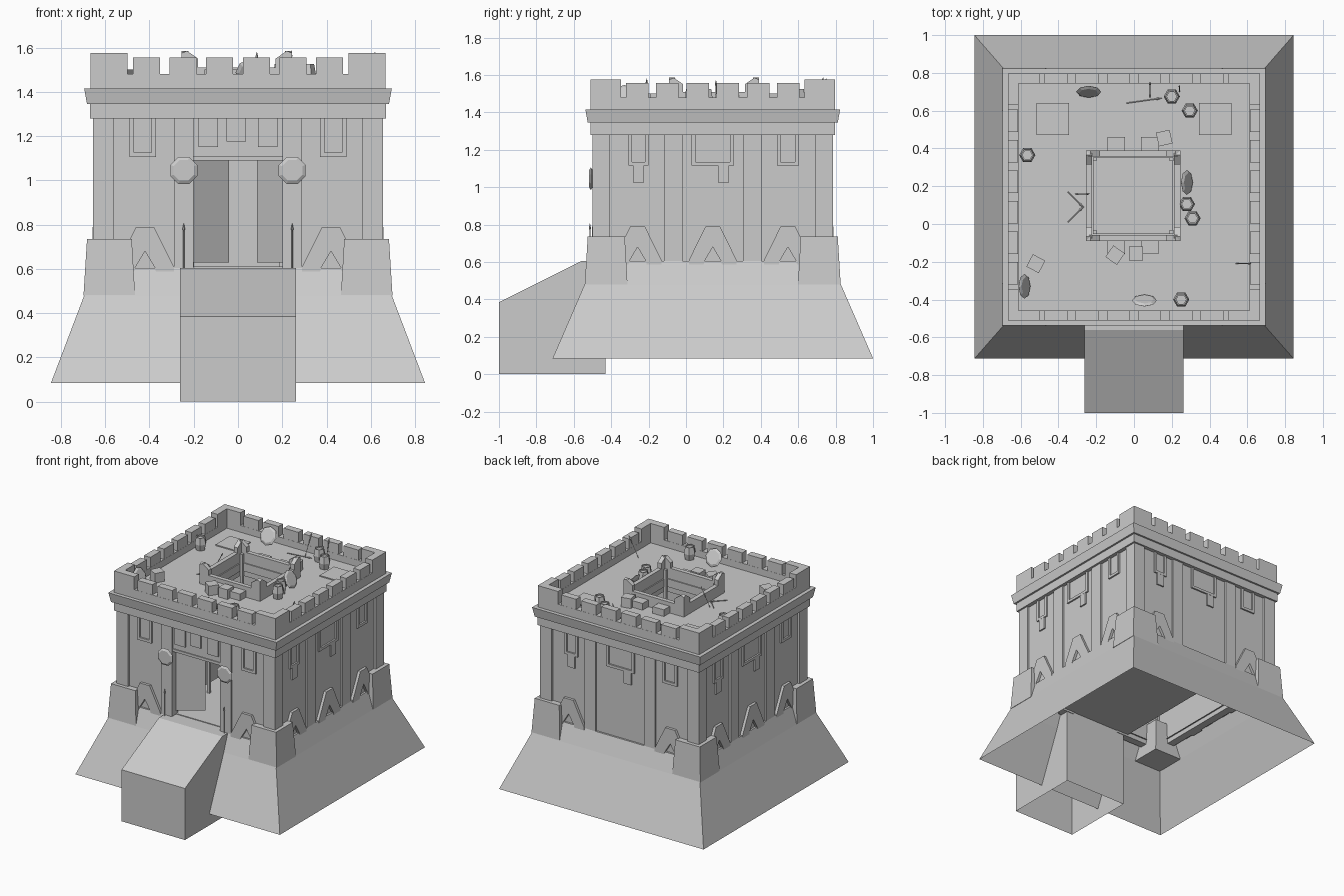
import bpy, bmesh
from math import pi, cos, sin, radians

if "Cube" in bpy.data.objects:
    bpy.data.objects.remove(bpy.data.objects["Cube"])

YC, YS = 0.143, 0.98   # keep centre and slight depth squash
ROOF = 1.43

def make(name, verts, faces):
    bm = bmesh.new()
    vs = [bm.verts.new(v) for v in verts]
    for f in faces:
        bm.faces.new([vs[i] for i in f])
    bmesh.ops.recalc_face_normals(bm, faces=bm.faces)
    me = bpy.data.meshes.new(name)
    bm.to_mesh(me)
    bm.free()
    ob = bpy.data.objects.new(name, me)
    bpy.context.collection.objects.link(ob)
    return ob

def loft(name, rings, caps=True, closed=False):
    n, m = len(rings[0]), len(rings)
    faces = []
    for r in range(m if closed else m - 1):
        a, b = r * n, ((r + 1) % m) * n
        faces += [(a + i, a + (i + 1) % n, b + (i + 1) % n, b + i) for i in range(n)]
    if caps and not closed:
        faces += [tuple(range(n)), tuple(range((m - 1) * n, m * n))]
    return make(name, [v for r in rings for v in r], faces)

def rect(x0, x1, y0, y1, z):
    return [(x0, y0, z), (x1, y0, z), (x1, y1, z), (x0, y1, z)]

def box(name, x0, x1, y0, y1, z0, z1):
    return loft(name, [rect(x0, x1, y0, y1, z0), rect(x0, x1, y0, y1, z1)])

def sq(h, z):
    return rect(-h, h, YC - h * YS, YC + h * YS, z)

def on_side(side, u, d, z):
    x, y = [(u, -d), (d, u), (-u, d), (-d, -u)][side]
    return (x, y * YS + YC, z)

def panel(name, side, pts, d0, d1):
    """Outline in (along wall, height), extruded outward from d0 to d1."""
    return loft(name, [[on_side(side, u, d, z) for u, z in pts] for d in (d0, d1)])

def slab(name, side, u0, u1, z0, z1, d0, d1):
    return panel(name, side, [(u0, z0), (u1, z0), (u1, z1), (u0, z1)], d0, d1)

def place(ob, loc, rot=(0, 0, 0)):
    ob.location, ob.rotation_euler = loc, [radians(a) for a in rot]
    return ob

# sloped base, floor and entrance ramp (open underneath)
loft("sloped_base", [rect(-.845, .845, -.713, 1.0, .085), rect(-.695, .695, YC - .685, YC + .685, .48),
                     sq(.652, .605), sq(.57, .605)], caps=False)
box("inner_floor", -.3, .3, YC - .6 * YS, .45, .585, .61)
prof = [(-1, 0), (-1, .385), (-.56, .605), (-.43, .605), (-.43, 0)]
n = len(prof)
make("entrance_ramp", [(x, y, z) for x in (-.262, .262) for y, z in prof],
     [(i, i + 1, i + 1 + n, i + n) for i in range(n - 1)] + [tuple(range(n)), tuple(range(n, 2 * n))])

# wall shell, with a door opening in front
for s in range(1, 4):
    slab("wall", s, -.638, .638, .57, 1.3, .58, .638)
panel("front_wall", 0, [(-.638, .57), (-.2, .57), (-.2, 1.09), (.2, 1.09), (.2, .57),
                        (.638, .57), (.638, 1.3), (-.638, 1.3)], .58, .638)

# corner piers and corner buttress blocks
def corner(sx, sy, a, b, z):
    xs, ys = sorted((sx * a, sx * b)), sorted((sy * a, sy * b))
    return rect(xs[0], xs[1], ys[0] * YS + YC, ys[1] * YS + YC, z)

for sx in (-1, 1):
    for sy in (-1, 1):
        loft("corner_pier", [corner(sx, sy, .56, .655, z) for z in (.57, 1.3)])
        loft("corner_buttress", [corner(sx, sy, .465, .698, .48), corner(sx, sy, .48, .682, .735)])

# pilasters, forked buttresses and hanging windows on each side
FORK = [(-.13, .585), (-.13, .61), (-.04, .79), (.04, .79), (.13, .61), (.13, .585),
        (.05, .585), (.045, .605), (0, .68), (-.045, .605), (-.05, .585)]

def window(side, u, w, z, tab=None):
    panel("window_frame", side, [(u - w, 1.29), (u - w, z), (u + w, z), (u + w, 1.29), (u + w - .02, 1.29),
          (u + w - .02, z + .02), (u - w + .02, z + .02), (u - w + .02, 1.29)], .6, .65)
    if tab is not None:
        slab("window_tab", side, tab - .03, tab + .03, z - .09, z + .015, .6, .649)

for s in range(4):
    lateral = s in (1, 3)
    p0, p1 = (.165, .265) if lateral else (.2, .29)
    for m in (-1, 1):
        slab("pilaster", s, *sorted((m * p0, m * p1)), .57, 1.3, .58, .652)
    for c in ((-.41, 0, .41) if lateral else (-.42, .42)):
        panel("forked_buttress", s, [(u + c, z) for u, z in FORK], .58, .658)
    if s == 0:
        window(0, -.43, .06, 1.105)
        window(0, .43, .06, 1.105)
    else:
        window(s, -.405, .055, 1.115, -.405)
        window(s, 0, .115, 1.115, .06)
        window(s, .41, .06, 1.115)

# doorway: lintel, hanging tabs, two half open leaves
slab("door_lintel", 0, -.2, .2, 1.09, 1.11, .6, .645)
for u, z in ((-.135, 1.15), (-.008, 1.175), (.135, 1.15)):
    slab("door_tab", 0, u - .044, u + .044, z, 1.29, .6, .65)
YF = YC - .6 * YS
place(box("door_leaf_left", 0, .2, 0, .02, .63, 1.09), (-.2, YF, 0), (0, 0, 37))
place(box("door_leaf_right", -.195, 0, 0, .02, .63, 1.09), (.2, YF, 0), (0, 0, -54))

# cornice and roof slab with the courtyard opening
def frame(name, prof):
    loft(name, [sq(h, z) for h, z in prof], closed=True)

frame("lower_cornice", [(.57, 1.28), (.668, 1.28), (.668, 1.35), (.57, 1.35)])
frame("upper_cornice", [(.57, 1.345), (.682, 1.345), (.695, 1.415), (.57, 1.415)])
CX, CY = -.005, .15
hole = lambda z: rect(CX - .21, CX + .21, CY - .2, CY + .2, z)
loft("roof_deck", [sq(.63, 1.37), sq(.63, ROOF), hole(ROOF), hole(1.37)], closed=True)

# battlements
frame("parapet", [(.612, 1.4), (.667, 1.4), (.667, 1.48), (.612, 1.48)])
for s in range(4):
    for i in range(6):
        u = (i - 2.5) * .165
        slab("merlon", s, u - .061, u + .061, 1.475, 1.556, .613, .666)
for sx in (-1, 1):
    for sy in (-1, 1):
        pts = [(.5, .667), (.667, .667), (.667, .5), (.612, .5), (.612, .612), (.5, .612)]
        loft("corner_merlon", [[(sx * a, sy * b * YS + YC, z) for a, b in pts] for z in (1.47, 1.575)])

# courtyard walls with raised sloping corners, inner posts and steps
def court_wall(h, offset, along_x):
    pts = [(-h, 1.33), (-h, 1.575), (-h + .025, 1.585), (-h + .075, 1.55), (-h + .075, 1.51),
           (h - .075, 1.51), (h - .075, 1.55), (h - .025, 1.585), (h, 1.575), (h, 1.33)]
    for m in (-1, 1):
        rings = []
        for d in (offset - .032, offset):
            rings.append([(CX + u, CY + m * d, z) if along_x else (CX + m * d, CY + u, z) for u, z in pts])
        loft("courtyard_wall", rings)

court_wall(.25, .24, True)
court_wall(.24, .25, False)
for sx in (-1, 1):
    for sy in (-1, 1):
        x, y = CX + sx * .203, CY + sy * .193
        box("courtyard_post", x - .01, x + .01, y - .01, y + .01, .6, 1.5)
    x = CX + sx * .088
    box("courtyard_step", x - .046, x + .046, .38, .46, ROOF - .01, ROOF + .05)
    box("courtyard_step", x - .046, x + .046, -.16, -.08, ROOF - .01, ROOF + .05)
    box("roof_hatch", sx * .43 - .085, sx * .43 + .085, .47, .64, ROOF - .01, ROOF + .008)

# barrels
def ring(n, r, z):
    return [(r * cos(2 * pi * i / n), r * sin(2 * pi * i / n), z) for i in range(n)]

for x, y in ((.2, .675), (.295, .6), (-.565, .365), (.28, .105), (.31, .03), (.25, -.4)):
    place(loft("barrel", [ring(6, .033, 0), ring(6, .043, .045), ring(6, .034, .095),
                          ring(6, .026, .095), ring(6, .026, .085)]), (x, y, ROOF))

# crates
for x, y, a in ((-.52, -.21, -28), (-.1, -.165, -35), (.01, -.155, 0), (.16, .455, 12)):
    place(box("crate", -.037, .037, -.037, .037, 0, .072), (x, y, ROOF), (0, 0, a))

# octagonal shields: two on the gate, others standing on the roof
def shield(loc, rot):
    place(loft("shield", [ring(8, .05, -.009), ring(8, .066, 0), ring(8, .05, .009)]), loc, rot)

yg = YC - .665 * YS
for m in (-1, 1):
    shield((m * .245, yg, 1.045), (90, 22.5, 0))
shield((-.24, .7, 1.488), (62, 0, 0))
shield((.28, .22, 1.488), (62, 0, 90))
shield((-.58, -.33, 1.488), (62, 0, 90))
shield((.055, -.405, 1.488), (-62, 0, 0))

# spears: gate pair, upright and lying ones on the roof
def spear(loc, rot, length):
    place(loft("spear", [ring(4, .0025, 0), ring(4, .0025, length - .035), ring(4, .006, length - .025),
                         ring(4, .001, length)]), loc, rot)

for m in (-1, 1):
    spear((m * .245, yg - .005, .605), (0, 0, 0), .2)
spear((.085, .67, ROOF), (-28, 0, 0), .17)
spear((.24, .7, ROOF), (-12, 0, 0), .16)
spear((.54, -.21, ROOF), (0, 28, 0), .17)
spear((-.31, .16, ROOF), (0, 28, 0), .16)
spear((-.04, .64, ROOF + .006), (0, 90, 8), .19)
spear((-.35, .17, ROOF + .006), (0, 90, -45), .12)
spear((-.35, .01, ROOF + .006), (0, 90, 45), .12)
